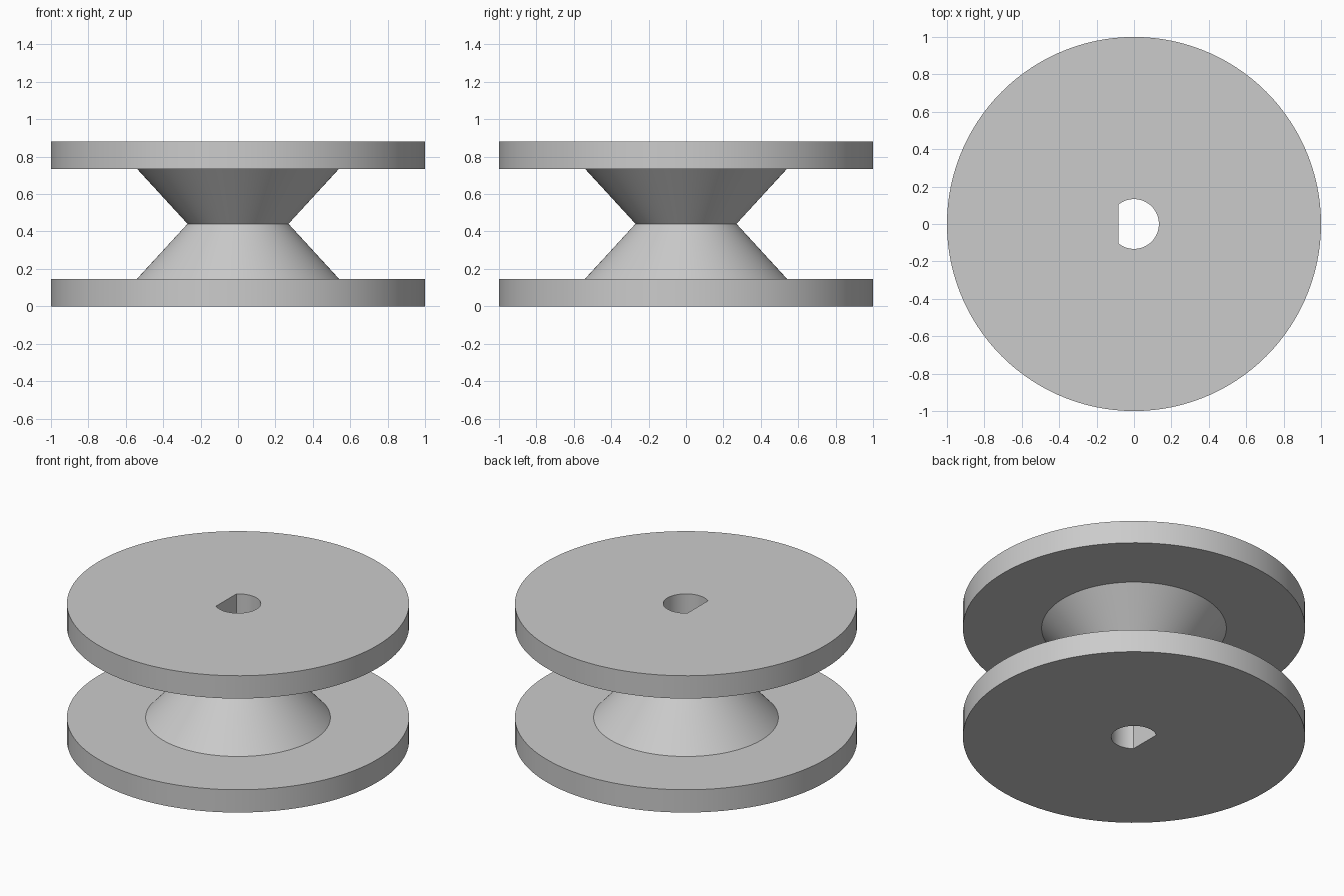
import bpy
import bmesh
import math

cube = bpy.data.objects.get("Cube")
if cube:
    bpy.data.objects.remove(cube, do_unlink=True)

SEGMENTS = 120
HEIGHT = 0.882
FLANGE = 0.147
RIM_R, CONE_R, WAIST_R = 1.0, 0.54, 0.27
BORE_R, BORE_FLAT = 0.133, 0.0837

# Plain grey material
grey = bpy.data.materials.new("plain_grey")
grey.use_nodes = True
colour = (0.6, 0.6, 0.6, 1.0)
grey.diffuse_color = colour
grey.node_tree.nodes["Principled BSDF"].inputs["Base Color"].default_value = colour


def round_radius(r):
    return lambda angle: r


def bore_radius(angle):
    """D-shaped shaft hole, flat on the -x side."""
    c = math.cos(angle)
    return min(BORE_R, BORE_FLAT / -c) if c < 0 else BORE_R


# Closed cross-section of the spool, bottom bore edge round to top bore edge
profile = [
    (bore_radius, 0),
    (round_radius(RIM_R), 0),
    (round_radius(RIM_R), FLANGE),
    (round_radius(CONE_R), FLANGE),
    (round_radius(WAIST_R), HEIGHT / 2),
    (round_radius(CONE_R), HEIGHT - FLANGE),
    (round_radius(RIM_R), HEIGHT - FLANGE),
    (round_radius(RIM_R), HEIGHT),
    (bore_radius, HEIGHT),
]

# Flanges, double-cone hub and keyed bore as one turned body
bm = bmesh.new()
angles = [math.tau * i / SEGMENTS for i in range(SEGMENTS)]
rings = [[bm.verts.new((radius(a) * math.cos(a), radius(a) * math.sin(a), z))
          for a in angles] for radius, z in profile]
for lower, upper in zip(rings, rings[1:] + rings[:1]):
    for i in range(SEGMENTS):
        j = (i + 1) % SEGMENTS
        bm.faces.new((lower[i], lower[j], upper[j], upper[i]))
bmesh.ops.recalc_face_normals(bm, faces=bm.faces)

mesh = bpy.data.meshes.new("spool_body")
bm.to_mesh(mesh)
bm.free()
mesh.materials.append(grey)
spool = bpy.data.objects.new("spool_body", mesh)
bpy.context.collection.objects.link(spool)

# Smooth round walls, crisp edges
bpy.ops.object.select_all(action="DESELECT")
spool.select_set(True)
bpy.context.view_layer.objects.active = spool
bpy.ops.object.shade_smooth_by_angle(angle=math.radians(30))
